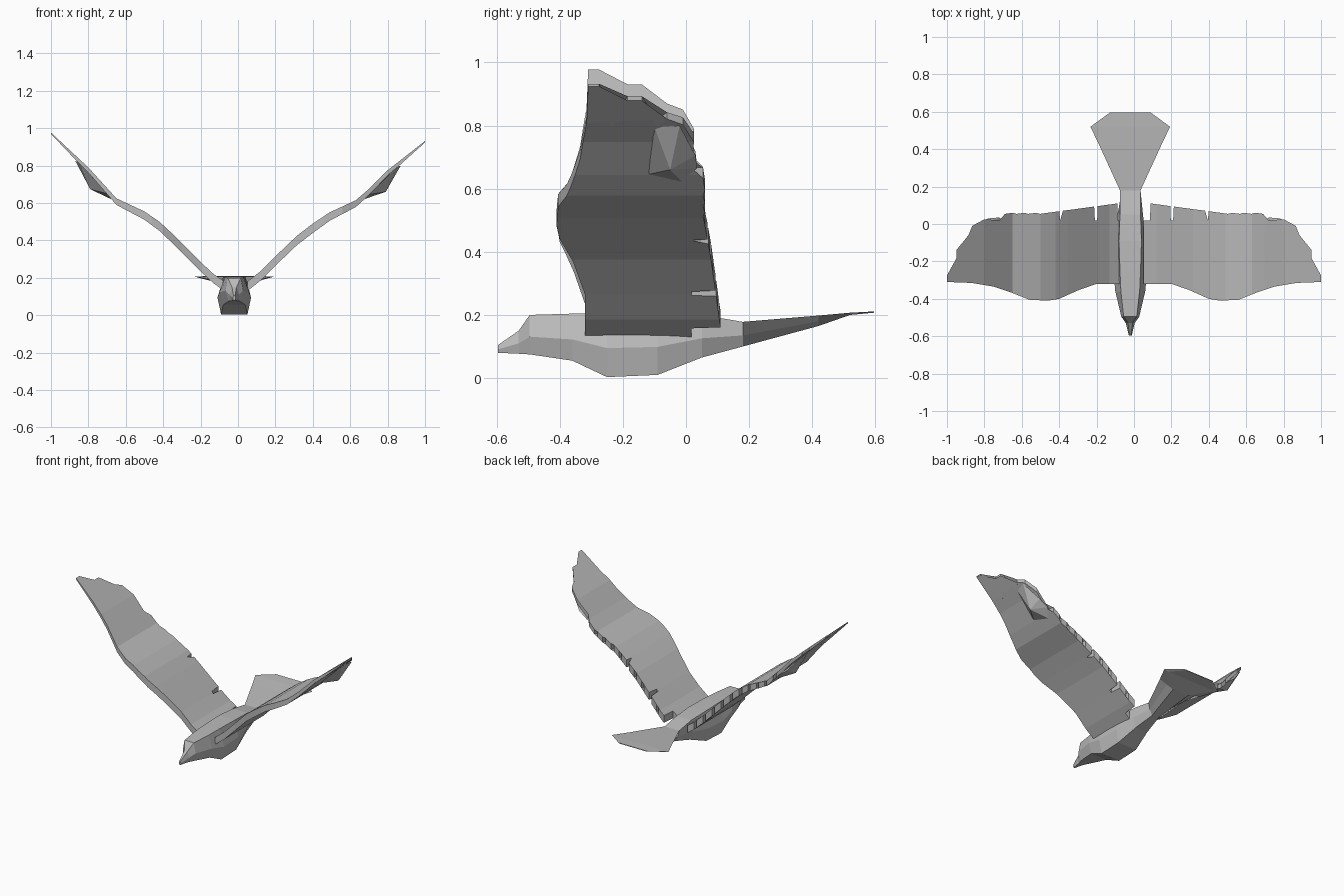
import bpy
import bmesh
from mathutils import Vector

if "Cube" in bpy.data.objects:
    bpy.data.objects.remove(bpy.data.objects["Cube"])

GREY = (0.5, 0.5, 0.5, 1)
mat = bpy.data.materials.new("plain grey")
mat.use_nodes = True
mat.diffuse_color = GREY
mat.node_tree.nodes["Principled BSDF"].inputs["Base Color"].default_value = GREY
CENTRE = -0.02


def finish(bm, name):
    bmesh.ops.recalc_face_normals(bm, faces=bm.faces)
    mesh = bpy.data.meshes.new(name)
    bm.to_mesh(mesh)
    bm.free()
    mesh.materials.append(mat)
    obj = bpy.data.objects.new(name, mesh)
    bpy.context.collection.objects.link(obj)
    return obj


def interp(x, pts):
    for (x0, z0), (x1, z1) in zip(pts, pts[1:]):
        if x <= x1:
            break
    return z0 + (z1 - z0) * (x - x0) / (x1 - x0)


def loft(name, stations):
    """Stations: y, bottom z, top z, then half widths at bottom, middle, top."""
    bm = bmesh.new()
    rings = []
    for y, lo, hi, wb, wm, wt in stations:
        mid = lo + (hi - lo) * 0.45
        half = [(wb, lo), (wm, mid), (wt, hi)]
        ring = half + [(-w, z) for w, z in reversed(half)]
        rings.append([bm.verts.new((CENTRE + w, y, z)) for w, z in ring])
    for a, b in zip(rings, rings[1:]):
        for i in range(6):
            j = (i + 1) % 6
            bm.faces.new((a[i], a[j], b[j], b[i]))
    bm.faces.new(rings[0])
    bm.faces.new(rings[-1])
    return finish(bm, name)


# Body with beak, boxy and tapering to the rear
loft("body", [
    (-0.595, 0.08, 0.105, 0.004, 0.008, 0.004),
    (-0.53, 0.077, 0.15, 0.016, 0.024, 0.012),
    (-0.495, 0.075, 0.2, 0.03, 0.048, 0.035),
    (-0.36, 0.055, 0.204, 0.06, 0.08, 0.05),
    (-0.25, 0.003, 0.207, 0.07, 0.09, 0.055),
    (-0.09, 0.01, 0.207, 0.07, 0.085, 0.06),
    (0.05, 0.065, 0.2, 0.045, 0.068, 0.055),
    (0.18, 0.1, 0.178, 0.025, 0.045, 0.055)])

# Fanned tail, wide on top and keeled below
loft("tail", [
    (0.18, 0.1, 0.178, 0.025, 0.045, 0.055),
    (0.42, 0.165, 0.198, 0.06, 0.11, 0.165),
    (0.52, 0.2, 0.207, 0.18, 0.2, 0.213),
    (0.595, 0.207, 0.211, 0.1, 0.105, 0.11)])

# Wing outline: leading edge, tip fingers, ragged rear corner
LEADING = [(0.05, -0.32), (0.2, -0.32), (0.3, -0.355), (0.4, -0.4),
           (0.46, -0.41), (0.56, -0.405), (0.66, -0.365), (0.75, -0.335),
           (0.87, -0.315), (1, -0.31)]
FINGERS = [(1, -0.275), (0.85, -0.235), (0.95, -0.185), (0.95, -0.14),
           (0.855, -0.092), (0.885, -0.06), (0.865, -0.01), (0.8, 0.025),
           (0.72, 0.02)]
THICK = [(0.05, 0.05), (0.4, 0.05), (0.65, 0.035), (0.85, 0.025), (1, 0.008)]


def wing(name, side, path, droop):
    outline = LEADING + FINGERS
    # Feathers along the rear edge, longer near the root
    for i in reversed(range(10)):
        u = 0.085 + i * 0.062
        y = 0.11 - 0.05 * min(1, i / 6)
        outline += [(u + 0.05, 0.018), (u + 0.047, y - 0.006),
                    (u + 0.004, y), (u, 0.018)]
    outline += [(0.05, 0.018)]
    bm = bmesh.new()
    bm.faces.new([bm.verts.new((u, y, 0)) for u, y in outline])
    bmesh.ops.triangulate(bm, faces=bm.faces)
    for u, _ in path[1:-1]:
        bmesh.ops.bisect_plane(bm, geom=bm.verts[:] + bm.edges[:] + bm.faces[:],
                               plane_co=(u, 0, 0), plane_no=(1, 0, 0))
    # Bend the flat sheet along the path, then give it thickness
    for v in bm.verts:
        v.co.z = interp(v.co.x, path)
    ext = bmesh.ops.extrude_face_region(bm, geom=bm.faces[:], use_keep_orig=True)
    for v in ext["geom"]:
        if isinstance(v, bmesh.types.BMVert):
            v.co.z -= interp(v.co.x, THICK)
    for v in bm.verts:
        v.co.x *= side
    finish(bm, name)

    # Folded feathers hanging under the rear corner of the tip
    bm = bmesh.new()
    for u, y, drop in [(0.67, -0.01, 0.03), (0.7, -0.12, 0.03), (0.85, -0.1, 0.02),
                       (0.87, -0.02, 0.03), (0.79, -0.05, droop),
                       (0.78, 0.03, 0.05), (0.72, 0.035, 0.03)]:
        bm.verts.new(Vector((side * u, y, interp(u, path) - drop)))
    hull = bmesh.ops.convex_hull(bm, input=bm.verts)
    bmesh.ops.delete(bm, geom=hull["geom_interior"], context="VERTS")
    finish(bm, name + "_folded_feathers")


wing("left_wing", 1, [(0.05, 0.18), (0.12, 0.235), (0.2, 0.315), (0.315, 0.425),
                      (0.4, 0.49), (0.49, 0.55), (0.63, 0.615), (0.7, 0.675),
                      (0.8, 0.775), (1, 0.932)], 0.105)
wing("right_wing", -1, [(0.05, 0.165), (0.13, 0.22), (0.2, 0.285), (0.355, 0.44),
                        (0.42, 0.5), (0.5, 0.555), (0.65, 0.625), (0.7, 0.68),
                        (0.8, 0.79), (1, 0.977)], 0.105)
